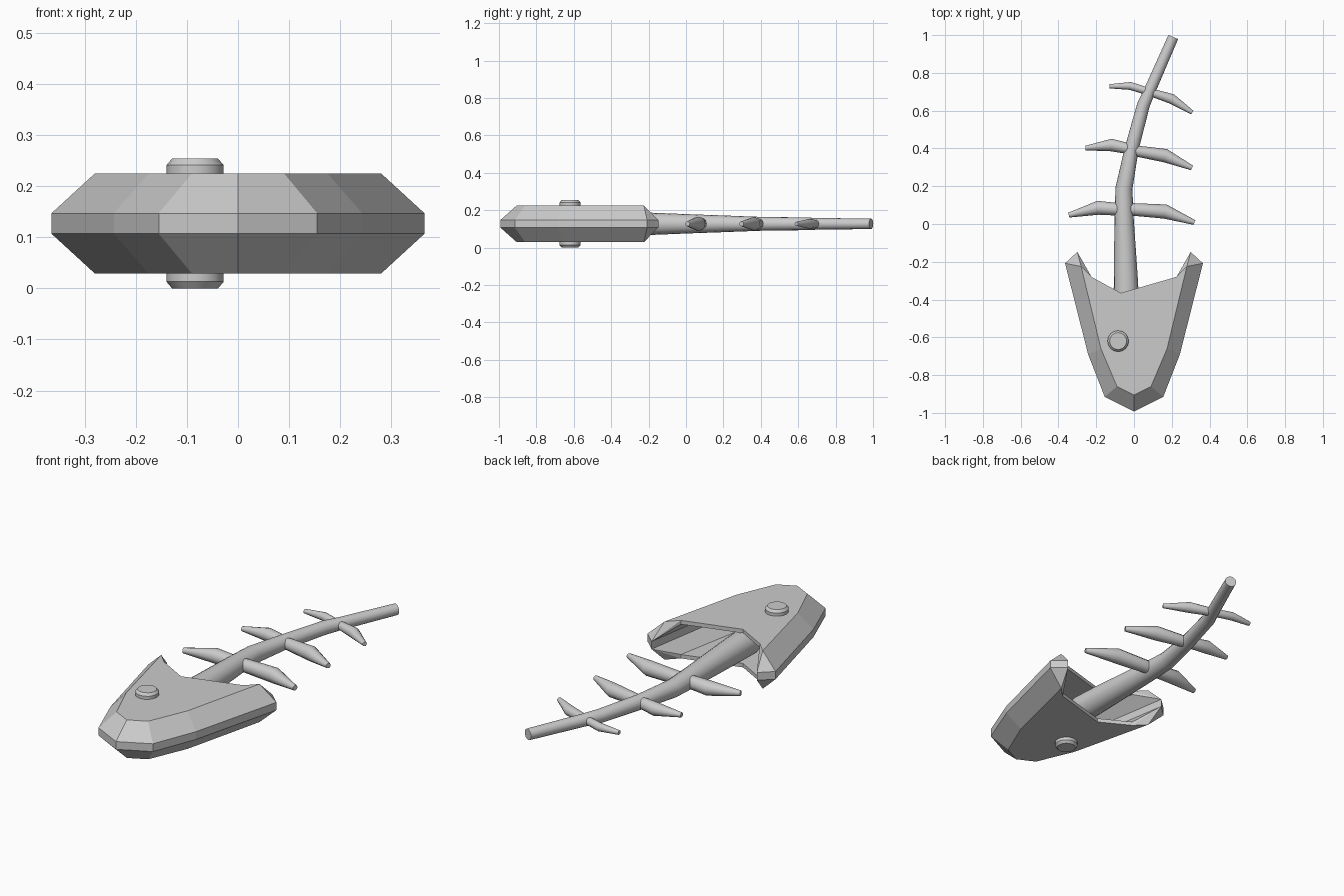
import bpy, bmesh, math
from mathutils import Vector

if "Cube" in bpy.data.objects:
    bpy.data.objects.remove(bpy.data.objects["Cube"])

MID = 0.127  # height of the symmetry plane
bone = bpy.data.materials.new("bone_grey")
bone.diffuse_color = (0.6, 0.6, 0.6, 1)
bone.use_nodes = True
bone.node_tree.nodes["Principled BSDF"].inputs["Base Color"].default_value = bone.diffuse_color


def finish(name, bm, smooth=None):
    bmesh.ops.remove_doubles(bm, verts=bm.verts, dist=1e-5)
    bmesh.ops.recalc_face_normals(bm, faces=bm.faces)
    me = bpy.data.meshes.new(name)
    bm.to_mesh(me)
    bm.free()
    me.materials.append(bone)
    ob = bpy.data.objects.new(name, me)
    bpy.context.collection.objects.link(ob)
    if smooth:
        bpy.ops.object.select_all(action='DESELECT')
        ob.select_set(True)
        bpy.context.view_layer.objects.active = ob
        bpy.ops.object.shade_smooth_by_angle(angle=math.radians(smooth))
    return ob


def tube(name, path, sides, smooth=40):
    """Tapered tube through (x, y, radius) points lying in the middle plane."""
    bm = bmesh.new()
    pts = [Vector((x, y, MID)) for x, y, r in path]
    rings = []
    for i, p in enumerate(pts):
        t = (pts[min(i + 1, len(pts) - 1)] - pts[max(i - 1, 0)]).normalized()
        side = Vector((t.y, -t.x, 0))
        r = path[i][2]
        rings.append([bm.verts.new(p + r * (side * math.cos(a) + Vector((0, 0, math.sin(a)))))
                      for a in (2 * math.pi * k / sides for k in range(sides))])
    for a, b in zip(rings, rings[1:]):
        for k in range(sides):
            j = (k + 1) % sides
            bm.faces.new((a[k], a[j], b[j], b[k]))
    bm.faces.new(rings[0])
    bm.faces.new(rings[-1])
    return finish(name, bm, smooth)


# Hollow head: half outlines from the snout to the rear point
rim = [(0, -0.993), (0.155, -0.915), (0.243, -0.69), (0.365, -0.208)]
plate = [(0, -0.905), (0.09, -0.86), (0.175, -0.66), (0.28, -0.225)]
in_rim = [(0, -0.95), (0.13, -0.88), (0.215, -0.67), (0.30, -0.148)]
in_plate = [(0, -0.88), (0.075, -0.84), (0.155, -0.65), (0.225, -0.28)]
corner, notch = (0.225, -0.28), (-0.07, -0.365)

bm = bmesh.new()
for sx in (1, -1):
    for sz in (1, -1):
        def face(*pts):
            bm.faces.new([bm.verts.new((x * sx, y, MID + sz * h)) for x, y, h in pts])

        def at(p, h):
            return (p[0], p[1], h)
        n = (notch[0] * sx, notch[1])
        HI, LO, RIM = 0.098, 0.078, 0.02
        for i in range(3):
            face(at(rim[i], RIM), at(rim[i + 1], RIM), at(plate[i + 1], HI), at(plate[i], HI))
            face(at(in_rim[i], RIM), at(in_rim[i + 1], RIM), at(in_plate[i + 1], LO), at(in_plate[i], LO))
            if sz > 0:
                for o in (rim, in_rim):
                    face(at(o[i], RIM), at(o[i + 1], RIM), at(o[i + 1], -RIM), at(o[i], -RIM))
        # flat plate, its inner side and the rear edge
        face(*[at(p, HI) for p in plate + [corner, n]])
        face(*[at(p, LO) for p in in_plate + [n]])
        face(at(corner, HI), at(n, HI), at(n, LO), at(corner, LO))
        # pointed rear end
        o, p = rim[3], in_rim[3]
        face(at(o, RIM), at(p, RIM), at(plate[3], HI))
        face(at(p, RIM), at(corner, HI), at(plate[3], HI))
        face(at(p, RIM), at(corner, HI), at(corner, LO))
        if sz > 0:
            face(at(o, RIM), at(p, RIM), at(p, -RIM), at(o, -RIM))
finish("head", bm)

# Eye studs on both sides of the head, with chamfered rims
for name, s in (("eye_top", 1), ("eye_bottom", -1)):
    bm = bmesh.new()
    rings = [[bm.verts.new((-0.084 + r * math.cos(a), -0.62 + r * math.sin(a), MID + s * h))
              for a in (math.tau * k / 16 for k in range(16))]
             for r, h in ((0.056, 0.085), (0.056, 0.114), (0.045, 0.127))]
    for a, b in zip(rings, rings[1:]):
        for k in range(16):
            j = (k + 1) % 16
            bm.faces.new((a[k], a[j], b[j], b[k]))
    bm.faces.new(rings[0])
    bm.faces.new(rings[-1])
    finish(name, bm, 30)

# Backbone
tube("spine", [(-0.04, -0.45, 0.068), (-0.043, -0.3, 0.064), (-0.053, 0.05, 0.05),
               (-0.053, 0.19, 0.045), (-0.012, 0.40, 0.037), (0.05, 0.63, 0.034),
               (0.085, 0.71, 0.031), (0.208, 0.99, 0.028)], 16)

# Ribs: base, elbow and tip as (x, y, radius)
ribs = [
    [(-0.05, 0.075, 0.032), (-0.19, 0.086, 0.037), (-0.345, 0.047, 0.013)],
    [(-0.05, 0.08, 0.032), (0.165, 0.066, 0.038), (0.32, 0.008, 0.013)],
    [(-0.01, 0.395, 0.028), (-0.12, 0.418, 0.033), (-0.257, 0.402, 0.012)],
    [(-0.01, 0.39, 0.028), (0.165, 0.362, 0.036), (0.307, 0.297, 0.013)],
    [(0.08, 0.70, 0.02), (-0.02, 0.731, 0.021), (-0.13, 0.729, 0.011)],
    [(0.08, 0.70, 0.02), (0.20, 0.662, 0.027), (0.309, 0.59, 0.011)],
]
for i, path in enumerate(ribs):
    tube("rib_%d_%s" % (i // 2 + 1, "right" if i % 2 else "left"), path, 12)
